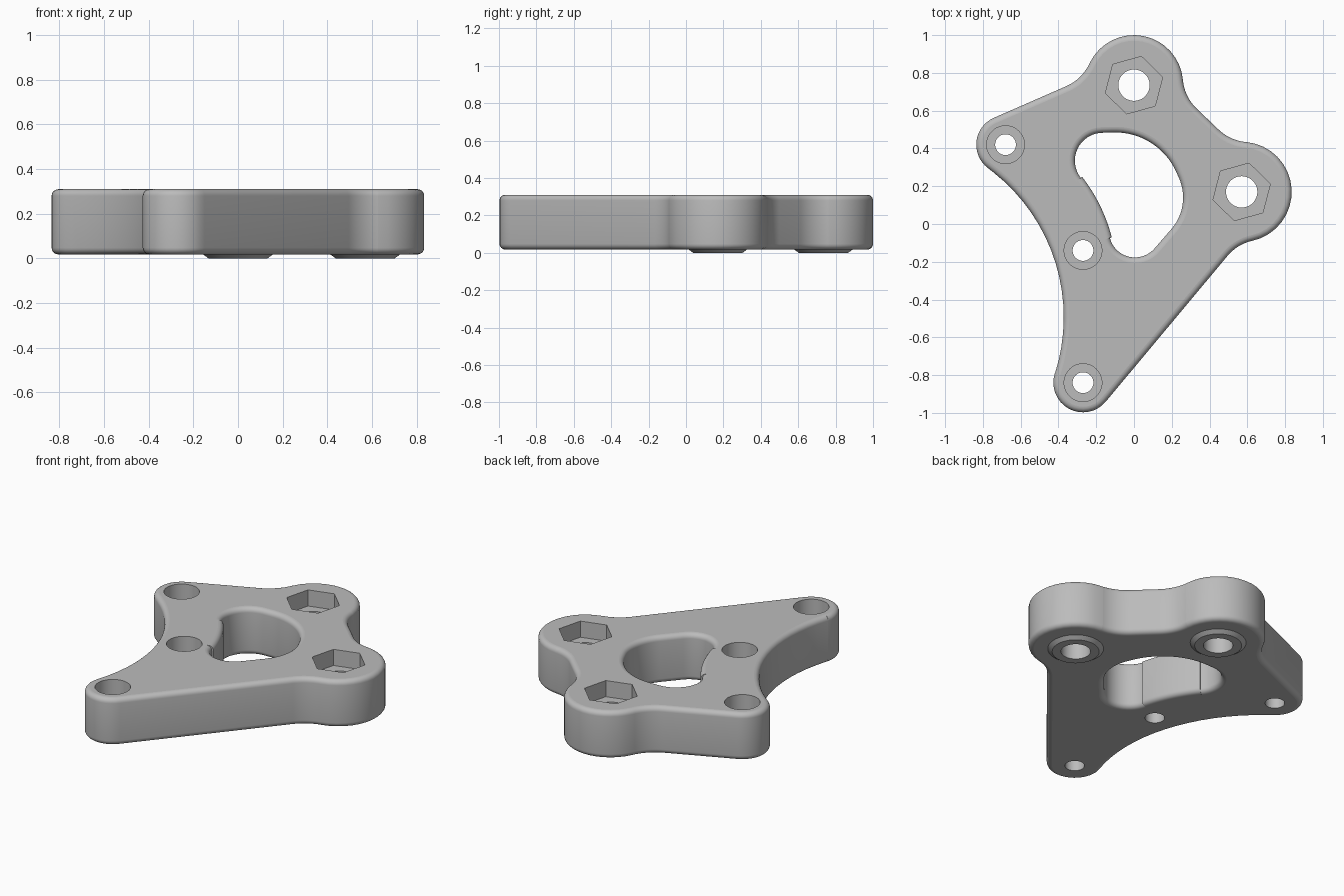
import bpy, bmesh
from math import sin, cos, pi, asin, atan2, hypot, radians

cube = bpy.data.objects.get("Cube")
if cube:
    bpy.data.objects.remove(cube)

BOTTOM, TOP, ROUND = 0.018, 0.31, 0.03
STEPS, SIDES = 16, 48

# Outlines as circles (x, y, radius) joined by tangents; negative radius = hollow curve
OUTLINE = [(0.57, 0.17, 0.265), (0.614, 0.673, -0.24), (0.498, 0.784, -0.24),
           (0, 0.74, 0.26), (-0.454, 0.95, -0.24), (-0.68, 0.42, 0.155),
           (-1.349, -0.494, -0.977), (-0.27, -0.84, 0.157), (0.679, -0.323, -0.24)]
WINDOW = [(0.005, 0.14, 0.255), (-0.1, 0.13, 0.355), (-0.165, 0.335, 0.148),
          (-0.97, -0.29, -0.88), (0.005, -0.04, 0.137)]
HEX_BORES = [(0, 0.735), (0.57, 0.17)]
ROUND_BORES = [(-0.68, 0.42), (-0.27, -0.14), (-0.27, -0.84)]


def belt(circles, grow):
    """Smooth closed path round the circles, offset outward by grow."""
    c = [(x, y, r + grow) for x, y, r in circles]
    heading = []
    for i, (x, y, r) in enumerate(c):
        u, v, s = c[(i + 1) % len(c)]
        ratio = (r - s) / hypot(u - x, v - y)
        heading.append(atan2(v - y, u - x) + asin(max(-1, min(1, ratio))))
    points = []
    for i, (x, y, r) in enumerate(c):
        turn = 1 if r > 0 else -1
        sweep = (turn * (heading[i] - heading[i - 1])) % (2 * pi)
        if sweep > 6:
            sweep = 0
        for k in range(STEPS + 1):
            a = heading[i - 1] + turn * sweep * k / STEPS
            points.append((x + r * sin(a), y - r * cos(a)))
    return points


def circle(centre, r):
    return [(centre[0] + r * cos(2 * pi * k / SIDES),
             centre[1] + r * sin(2 * pi * k / SIDES)) for k in range(SIDES)]


def hexagon(centre, apothem):
    points = []
    for k in range(SIDES):
        a = 2 * pi * k / SIDES
        r = apothem / cos(a % (pi / 3) - pi / 6)
        a += radians(15.5)
        points.append((centre[0] + r * cos(a), centre[1] + r * sin(a)))
    return points


bm = bmesh.new()
top_rims, bottom_rims = [], []


def wall(levels):
    """Skin a stack of (points, z) rings from bottom to top."""
    rings = [[bm.verts.new((x, y, z)) for x, y in pts] for pts, z in levels]
    for a, b in zip(rings, rings[1:]):
        for i in range(len(a)):
            bm.faces.new((a[i - 1], a[i], b[i], b[i - 1]))
    bottom_rims.append(rings[0])
    top_rims.append(rings[-1])


# Outer and window walls with rounded edges
for circles, side in ((OUTLINE, -1), (WINDOW, 1)):
    levels = []
    for k in range(7):
        a = k / 6 * pi / 2
        levels.append((belt(circles, side * ROUND * (1 - sin(a))), BOTTOM + ROUND * (1 - cos(a))))
    for k in range(7):
        a = k / 6 * pi / 2
        levels.append((belt(circles, side * ROUND * (1 - cos(a))), TOP - ROUND * (1 - sin(a))))
    wall(levels)

# Nut pockets with through holes and raised washers underneath
for c in HEX_BORES:
    wall([(circle(c, 0.157), BOTTOM), (circle(c, 0.132), 0), (circle(c, 0.083), 0),
          (circle(c, 0.083), TOP - 0.1), (hexagon(c, 0.136), TOP - 0.1),
          (hexagon(c, 0.136), TOP)])

# Counterbored screw holes
for c in ROUND_BORES:
    wall([(circle(c, 0.055), BOTTOM), (circle(c, 0.055), TOP - 0.17),
          (circle(c, 0.1), TOP - 0.17), (circle(c, 0.1), TOP)])

# Flat top and bottom faces
for rims, up in ((top_rims, 1), (bottom_rims, -1)):
    edges = [bm.edges.get((r[i - 1], r[i])) for r in rims for i in range(len(r))]
    for e in edges:
        e.smooth = False
    bmesh.ops.triangle_fill(bm, edges=edges, use_beauty=True, normal=(0, 0, up))

bmesh.ops.remove_doubles(bm, verts=bm.verts, dist=0.00005)
bmesh.ops.recalc_face_normals(bm, faces=bm.faces)

mesh = bpy.data.meshes.new("mounting_plate")
bm.to_mesh(mesh)
bm.free()
plate = bpy.data.objects.new("mounting_plate", mesh)
bpy.context.collection.objects.link(plate)

grey = bpy.data.materials.new("plain_grey")
grey.use_nodes = True
colour = (0.5, 0.5, 0.5, 1)
grey.diffuse_color = colour
grey.node_tree.nodes["Principled BSDF"].inputs["Base Color"].default_value = colour
mesh.materials.append(grey)

bpy.ops.object.select_all(action='DESELECT')
plate.select_set(True)
bpy.context.view_layer.objects.active = plate
bpy.ops.object.shade_smooth_by_angle(angle=radians(30))
